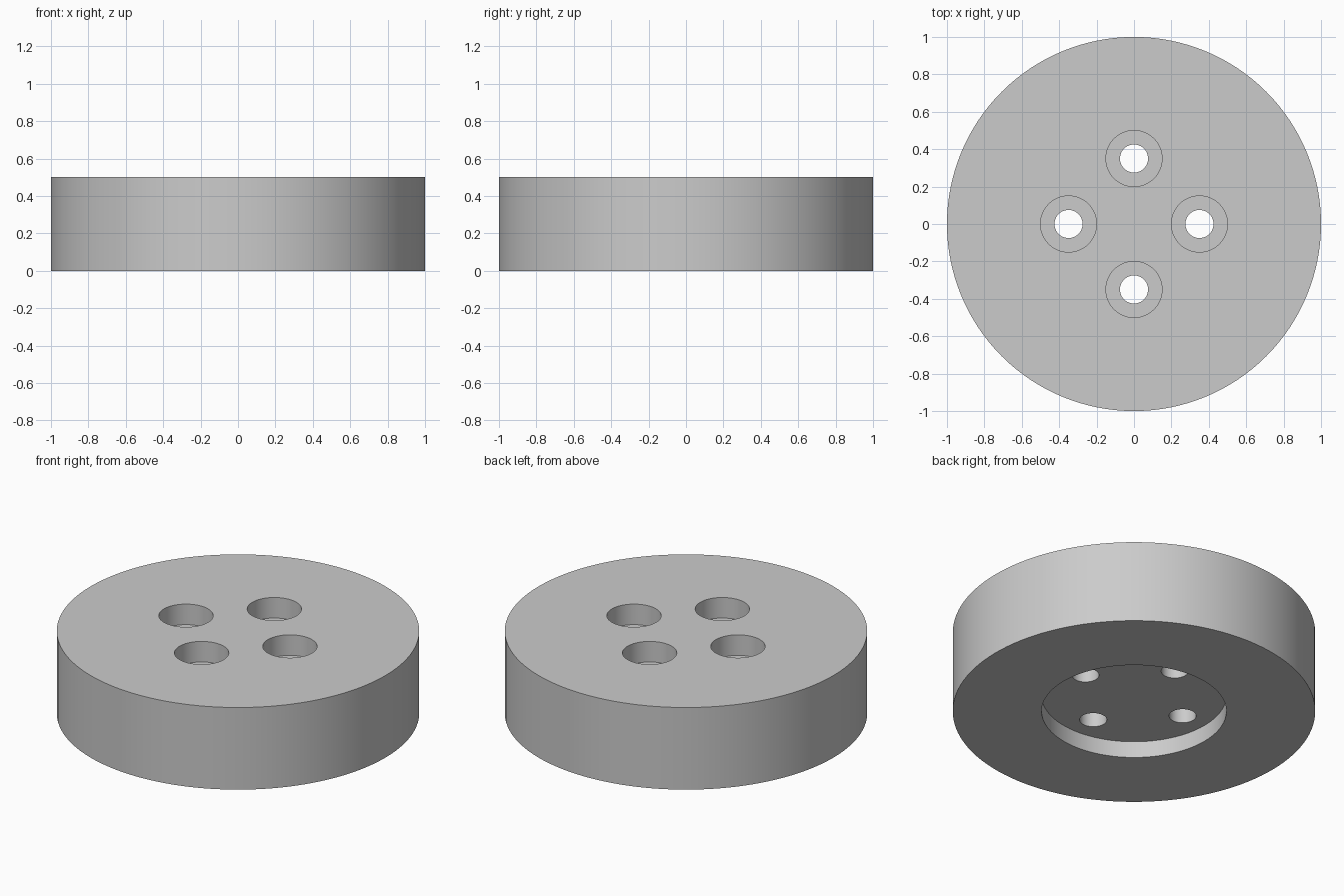
import bpy
from math import cos, sin, pi, radians

if "Cube" in bpy.data.objects:
    bpy.data.objects.remove(bpy.data.objects["Cube"], do_unlink=True)

HEIGHT = 0.5
RECESS_TOP = 0.1       # ceiling of the underside recess
SEAT = 0.375           # floor of the counterbores
HOLE_CIRCLE = 0.35     # distance of the holes from the axis

grey = bpy.data.materials.new("plain grey")
grey.use_nodes = True
colour = (0.6, 0.6, 0.6, 1)
grey.diffuse_color = colour
grey.node_tree.nodes["Principled BSDF"].inputs["Base Color"].default_value = colour


def cylinder(name, radius, bottom, top, x=0, y=0, sides=64):
    bpy.ops.mesh.primitive_cylinder_add(
        vertices=sides, radius=radius, depth=top - bottom,
        location=(x, y, (bottom + top) / 2))
    ob = bpy.context.object
    ob.name = name
    ob.data.materials.append(grey)
    return ob


def cut(body, cutter):
    mod = body.modifiers.new("cut", 'BOOLEAN')
    mod.operation = 'DIFFERENCE'
    mod.solver = 'EXACT'
    mod.object = cutter
    bpy.context.view_layer.objects.active = body
    bpy.ops.object.modifier_apply(modifier=mod.name)
    bpy.data.objects.remove(cutter, do_unlink=True)


# Main disc with a round recess underneath
disc = cylinder("disc_body", 1, 0, HEIGHT, sides=128)
cut(disc, cylinder("recess_cutter", 0.51, -0.1, RECESS_TOP, sides=96))

# Four counterbored through holes
for i in range(4):
    x, y = HOLE_CIRCLE * cos(i * pi / 2), HOLE_CIRCLE * sin(i * pi / 2)
    cut(disc, cylinder("counterbore_cutter", 0.15, SEAT, HEIGHT + 0.1, x, y))
    cut(disc, cylinder("hole_cutter", 0.075, 0.05, HEIGHT + 0.1, x, y))

# Smooth round walls with crisp rims
bpy.ops.object.select_all(action='DESELECT')
disc.select_set(True)
bpy.context.view_layer.objects.active = disc
bpy.ops.object.shade_smooth_by_angle(angle=radians(30))
